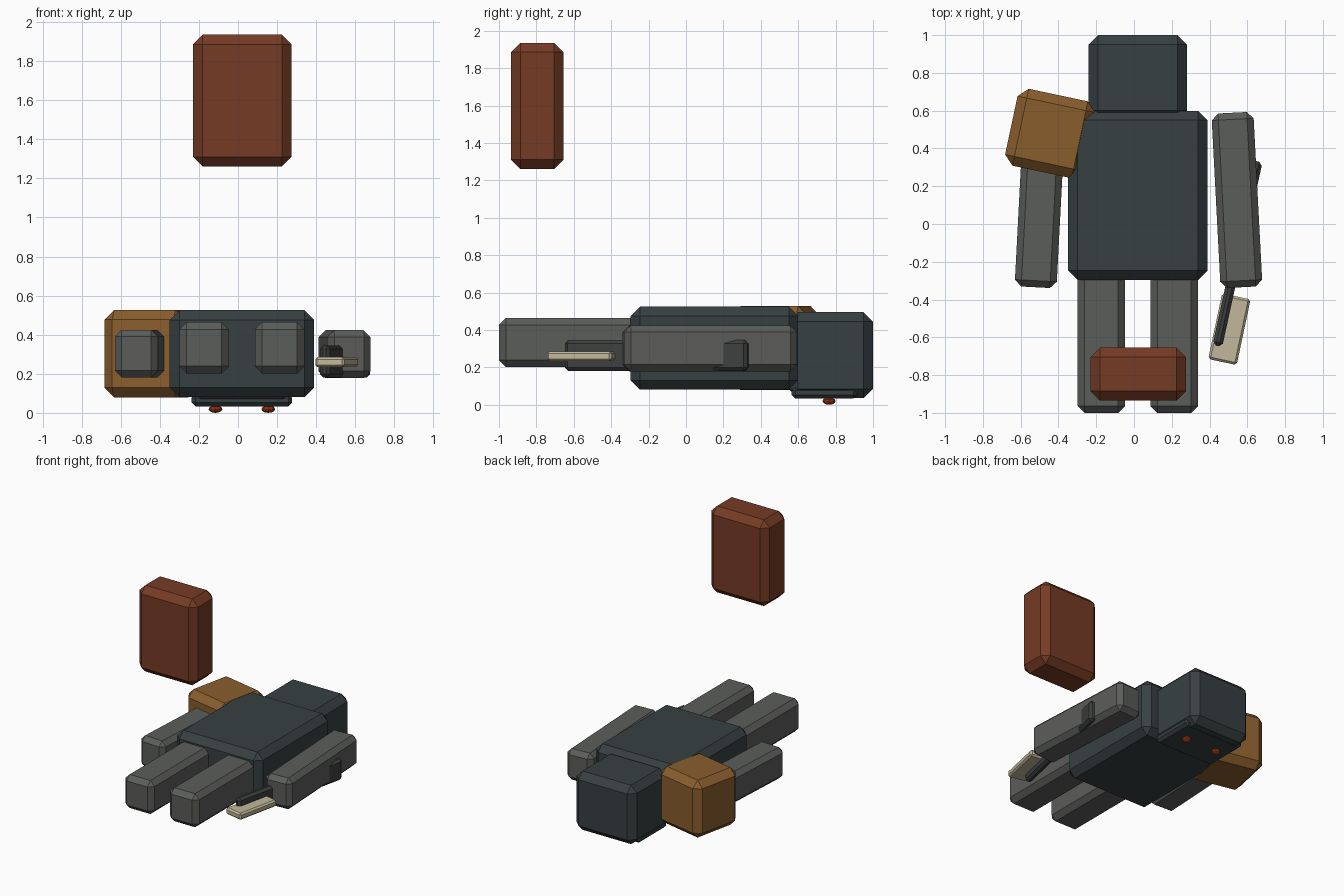
import bpy
import bmesh
import math
from mathutils import Matrix

cube = bpy.data.objects.get("Cube")
if cube:
    bpy.data.objects.remove(cube, do_unlink=True)


def make_material(name, rgb):
    mat = bpy.data.materials.new(name)
    mat.use_nodes = True
    mat.diffuse_color = (*rgb, 1)
    bsdf = next(n for n in mat.node_tree.nodes if n.type == 'BSDF_PRINCIPLED')
    bsdf.inputs["Base Color"].default_value = (*rgb, 1)
    return mat


SLATE = make_material("dark slate", (0.038, 0.051, 0.054))
GREY = make_material("stone grey", (0.105, 0.110, 0.102))
IRON = make_material("dark iron", (0.048, 0.052, 0.050))
RUST = make_material("rust brown", (0.180, 0.043, 0.018))
OCHRE = make_material("ochre leather", (0.255, 0.110, 0.027))
CREAM = make_material("pale bone", (0.540, 0.475, 0.325))
EYE = make_material("ember red", (0.420, 0.050, 0.010))


def add_object(name, bm, location, mat, turn=0):
    mesh = bpy.data.meshes.new(name)
    bm.to_mesh(mesh)
    bm.free()
    mesh.materials.append(mat)
    obj = bpy.data.objects.new(name, mesh)
    obj.location = location
    obj.rotation_euler.z = math.radians(turn)
    bpy.context.collection.objects.link(obj)
    return obj


def block(name, center, size, mat, chamfer=0.05, turn=0):
    """Box with a single flat chamfer on all edges."""
    bm = bmesh.new()
    bmesh.ops.create_cube(bm, size=1, matrix=Matrix.Diagonal((*size, 1)))
    bmesh.ops.bevel(bm, geom=bm.edges[:], offset=chamfer, segments=1,
                    affect='EDGES', profile=0.5)
    return add_object(name, bm, center, mat, turn)


# Body lying face down
block("torso", (0.02, 0.152, 0.303), (0.74, 0.895, 0.445), SLATE)
block("head", (0.02, 0.775, 0.265), (0.52, 0.45, 0.46), SLATE)
block("face_plate", (0.02, 0.74, 0.065), (0.515, 0.35, 0.064), SLATE, 0.02)

# Flattened eyes under the face plate
for side, x in (("right", -0.115), ("left", 0.155)):
    bm = bmesh.new()
    bmesh.ops.create_uvsphere(bm, u_segments=8, v_segments=6, radius=0.035,
                              matrix=Matrix.Diagonal((1, 1, 0.55, 1)))
    add_object(side + "_eye", bm, (x, 0.765, 0.0193), EYE)

# Legs, with their upper ends buried in the torso
for side, x in (("right", -0.173), ("left", 0.213)):
    block(side + "_leg", (x, -0.55, 0.333), (0.253, 0.9, 0.262), GREY, 0.037)

# Arms splay slightly outward
arm_size = (0.222, 0.925, 0.244)
block("right_arm", (-0.497, 0.127, 0.303), arm_size, GREY, 0.035, -3)
block("left_arm", (0.545, 0.127, 0.301), arm_size, GREY, 0.035, 3)

# Shoulder guard on the right arm
block("shoulder_guard", (-0.444, 0.479, 0.303), (0.42, 0.416, 0.448),
      OCHRE, 0.05, -12)

# Tool running through the left arm, with a flat head at its far end
block("tool_handle", (0.548, -0.157, 0.263), (0.052, 1.0, 0.165),
      IRON, 0.018, -12.3)
block("tool_head", (0.505, -0.557, 0.26), (0.154, 0.355, 0.052),
      CREAM, 0.012, -12)

# Pack floating above the legs
block("floating_pack", (0.022, -0.795, 1.598), (0.505, 0.28, 0.675), RUST)
